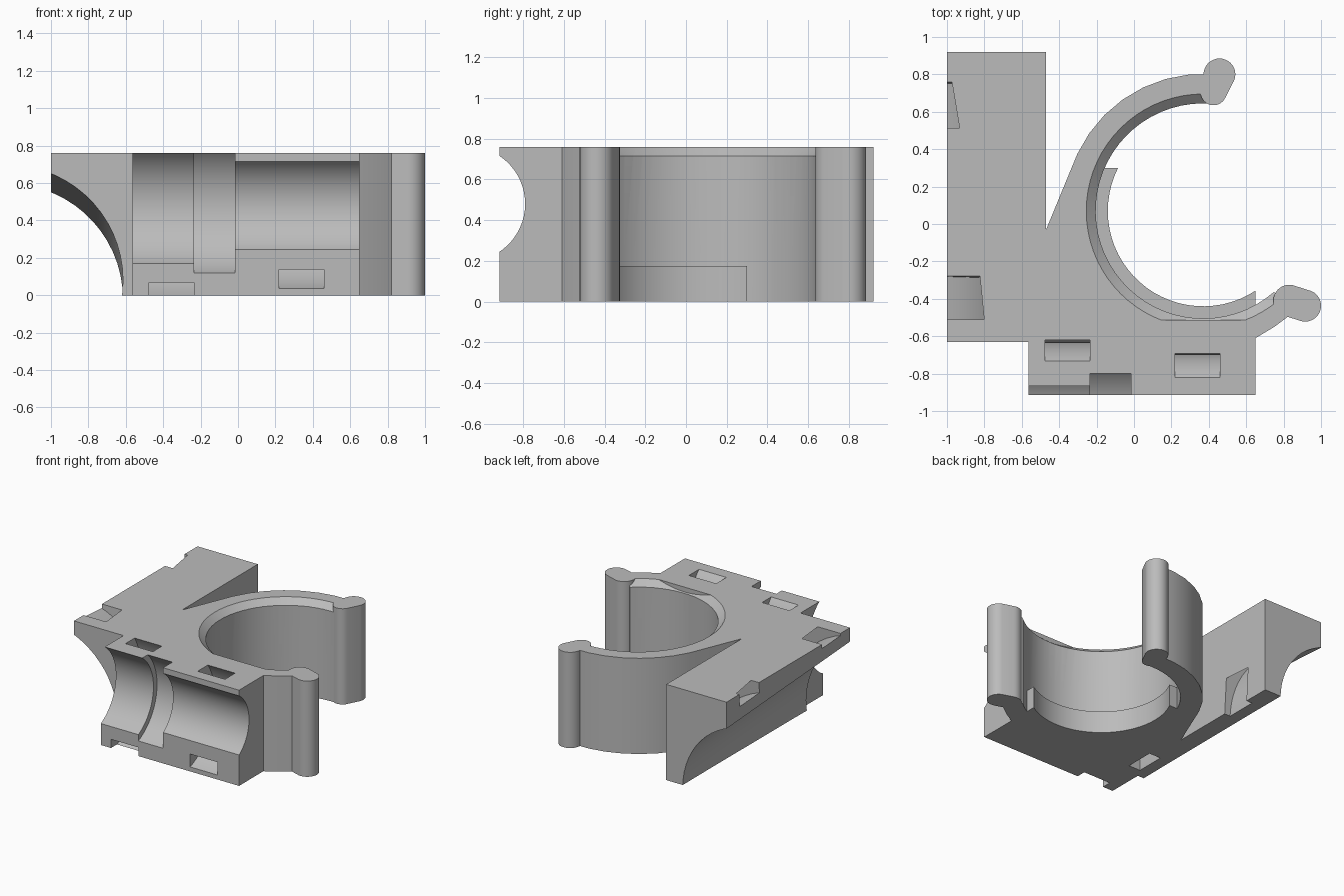
import bpy, bmesh
from math import radians, cos, sin
from mathutils import Vector, Matrix

if "Cube" in bpy.data.objects:
    bpy.data.objects.remove(bpy.data.objects["Cube"])

HEIGHT = 0.76
BORE = (0.37, 0.07)

grey = bpy.data.materials.new("plain grey")
grey.use_nodes = True
grey.diffuse_color = (0.5, 0.5, 0.5, 1)
grey.node_tree.nodes["Principled BSDF"].inputs["Base Color"].default_value = (0.5, 0.5, 0.5, 1)


def finish(name, bm):
    bmesh.ops.recalc_face_normals(bm, faces=bm.faces)
    mesh = bpy.data.meshes.new(name)
    bm.to_mesh(mesh)
    bm.free()
    mesh.materials.append(grey)
    obj = bpy.data.objects.new(name, mesh)
    bpy.context.collection.objects.link(obj)
    return obj


def arc(centre, r, start, end, steps):
    angles = [radians(start + (end - start) * i / steps) for i in range(steps + 1)]
    return [(centre[0] + r * cos(a), centre[1] + r * sin(a)) for a in angles]


def prism(name, outline, height=HEIGHT):
    bm = bmesh.new()
    face = bm.faces.new([bm.verts.new((x, y, 0)) for x, y in outline])
    up = bmesh.ops.extrude_face_region(bm, geom=[face])["geom"]
    bmesh.ops.translate(bm, verts=[v for v in up if isinstance(v, bmesh.types.BMVert)],
                        vec=(0, 0, height))
    return finish(name, bm)


def hull_outline(circles):
    # Convex outline round a pair of circles
    pts = sorted({(round(x, 5), round(y, 5)) for x, y, r in circles
                  for x, y in arc((x, y), r, 0, 360, 32)})

    def chain(points):
        out = []
        for p in points:
            while len(out) > 1 and ((out[-1][0] - out[-2][0]) * (p[1] - out[-2][1])
                                    - (out[-1][1] - out[-2][1]) * (p[0] - out[-2][0])) <= 0:
                out.pop()
            out.append(p)
        return out[:-1]
    return chain(pts) + chain(pts[::-1])


def ring(name, profile, origin, axis, steps=60, clip_y=None):
    # Closed (radius, distance) profile turned round an axis
    turn = Vector(axis).to_track_quat('Z', 'Y').to_matrix().to_4x4()
    place = Matrix.Translation(origin) @ turn
    bm = bmesh.new()
    loops = []
    for i in range(steps):
        a = radians(360 * i / steps)
        loops.append([bm.verts.new(place @ Vector((r * cos(a), r * sin(a), t)))
                      for r, t in profile])
    n = len(profile)
    for i in range(steps):
        here, there = loops[i], loops[(i + 1) % steps]
        for j in range(n):
            k = (j + 1) % n
            bm.faces.new((here[j], there[j], there[k], here[k]))
    if clip_y is not None:
        bmesh.ops.bisect_plane(bm, geom=bm.verts[:] + bm.edges[:] + bm.faces[:],
                               plane_co=(0, clip_y, 0), plane_no=(0, -1, 0), clear_outer=True)
        bmesh.ops.holes_fill(bm, edges=[e for e in bm.edges if e.is_boundary])
    return finish(name, bm)


def combine(target, tool, operation):
    tool.hide_render = True
    mod = target.modifiers.new(tool.name, 'BOOLEAN')
    mod.object, mod.operation, mod.solver = tool, operation, 'EXACT'
    bpy.context.view_layer.objects.active = target
    bpy.ops.object.modifier_apply(modifier=mod.name)
    bpy.data.objects.remove(tool)


def box_profile(r0, r1, t0, t1):
    return [(r0, t0), (r1, t0), (r1, t1), (r0, t1)]


# Bracket body with the curved clip arm
outline = [(-1, 0.92), (-1, -0.63), (-0.565, -0.63), (-0.565, -0.915), (0.65, -0.915),
           (0.65, -0.61), (0.75, -0.55), (0.83, -0.49), (0.81, -0.40)]
outline += arc(BORE, 0.575, -49, -275, 40)
outline += arc((0.37, 0.06), 0.743, 86, 155, 7)
outline += [(-0.47, -0.03), (-0.47, 0.92)]
body = prism("clip_bracket", outline)

# Retaining lip at the bottom of the bore
lip = prism("bore_lip", arc(BORE, 0.51, 153.2, 303.3, 28) + arc(BORE, 0.6, 297.8, 157.5, 28), 0.175)
combine(body, lip, 'UNION')

# Bevelled upper rim of the bore
rim = ring("rim_cutter", [(0.3, 0.706), (0.565, 0.706), (0.67, 0.80), (0.3, 0.80)],
           (*BORE, 0), (0, 0, 1), 72, clip_y=-0.512)
combine(body, rim, 'DIFFERENCE')

# Rounded knobs on the clip ends
for name, circles in {
    "upper_knob": [(0.457, 0.80, 0.085), (0.425, 0.705, 0.07)],
    "lower_knob": [(0.83, -0.41, 0.085), (0.915, -0.437, 0.085)],
}.items():
    combine(body, prism(name, hull_outline(circles)), 'UNION')

# Stepped round groove along the front, with its two strap slots
front = (0, -1.073, 0.48)
stepped = [(0.05, -0.9), (0.348, -0.9), (0.348, -0.235), (0.393, -0.235),
           (0.393, -0.017), (0.283, -0.017), (0.283, 0.9), (0.05, 0.9)]
combine(body, ring("front_groove", stepped, front, (1, 0, 0)), 'DIFFERENCE')
for r0, r1, x0, x1 in ((0.441, 0.534, -0.475, -0.235), (0.377, 0.472, 0.22, 0.46)):
    slot = ring("front_strap_slot", box_profile(r0, r1, x0, x1), front, (1, 0, 0))
    combine(body, slot, 'DIFFERENCE')

# Large tilted groove under the side arm, with its two strap slots
side, tilt = (-1.229, 0, 0.039), (0, 1.55, -0.1)
combine(body, ring("side_groove", box_profile(0.05, 0.614, -2, 2), side, tilt), 'DIFFERENCE')
for t0, t1 in ((0.465, 0.71), (-0.555, -0.325)):
    slot = ring("side_strap_slot", box_profile(0.708, 0.81, t0, t1), side, tilt)
    combine(body, slot, 'DIFFERENCE')

# Smooth curved walls, keep corners crisp
bpy.ops.object.select_all(action='DESELECT')
body.select_set(True)
bpy.context.view_layer.objects.active = body
bpy.ops.object.shade_smooth_by_angle(angle=radians(22))
